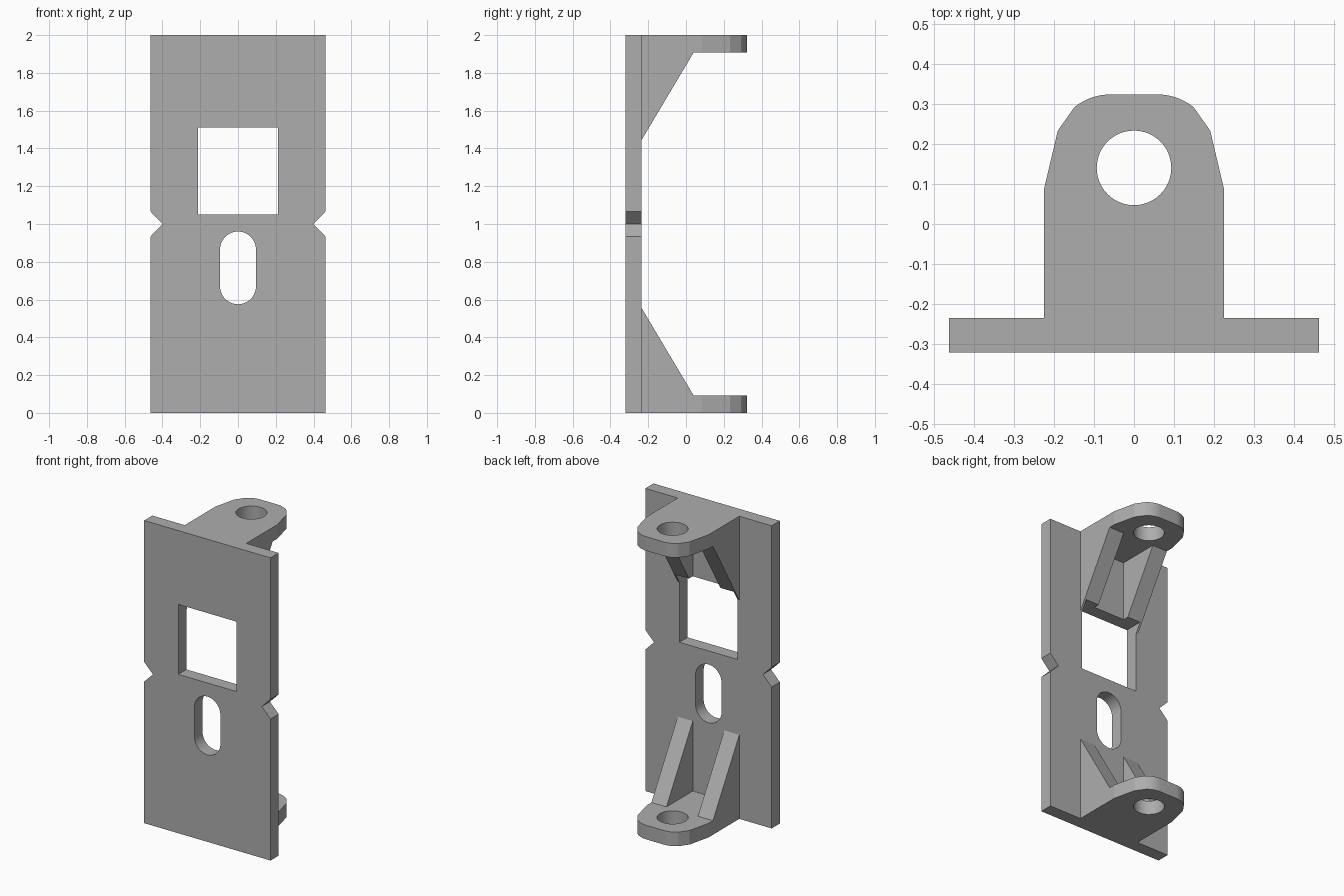
import bpy, bmesh, math
from mathutils import Vector

if "Cube" in bpy.data.objects:
    bpy.data.objects.remove(bpy.data.objects["Cube"])

FRONT, BACK = -0.32, -0.235      # plate thickness in y
TAB_T = 0.093                    # mounting tab thickness
HALF_W, TAB_W, RIB_T = 0.462, 0.225, 0.11

grey = bpy.data.materials.new("plain grey")
grey.diffuse_color = (0.42, 0.42, 0.42, 1)
grey.use_nodes = True
grey.node_tree.nodes["Principled BSDF"].inputs["Base Color"].default_value = grey.diffuse_color


def prism(name, profile, place, start, end):
    """Extrude a 2D profile from start to end; place maps (a, b, depth) to xyz."""
    bm = bmesh.new()
    face = bm.faces.new([bm.verts.new(place(a, b, start)) for a, b in profile])
    ext = bmesh.ops.extrude_face_region(bm, geom=[face])
    shift = Vector(place(0, 0, end)) - Vector(place(0, 0, start))
    bmesh.ops.translate(bm, vec=shift, verts=[g for g in ext["geom"] if isinstance(g, bmesh.types.BMVert)])
    bmesh.ops.recalc_face_normals(bm, faces=bm.faces)
    mesh = bpy.data.meshes.new(name)
    bm.to_mesh(mesh)
    bm.free()
    mesh.materials.append(grey)
    obj = bpy.data.objects.new(name, mesh)
    bpy.context.collection.objects.link(obj)
    return obj


def arc(cx, cy, r, a0, a1, n):
    return [(cx + r * math.cos(math.radians(a0 + (a1 - a0) * i / n)),
             cy + r * math.sin(math.radians(a0 + (a1 - a0) * i / n))) for i in range(n + 1)]


def combine(target, tool, operation):
    mod = target.modifiers.new(tool.name, 'BOOLEAN')
    mod.object, mod.operation, mod.solver = tool, operation, 'EXACT'
    bpy.context.view_layer.objects.active = target
    bpy.ops.object.modifier_apply(modifier=mod.name)
    bpy.data.objects.remove(tool)


def along_y(a, b, d): return (a, d, b)
def along_z(a, b, d): return (a, b, d)
def along_x(a, b, d): return (d, a, b)


# Back plate with a V notch on each edge
right = [(HALF_W, 0), (HALF_W, 0.935), (0.398, 1.0), (HALF_W, 1.065), (HALF_W, 2)]
bracket = prism("wall_bracket", right + [(-x, z) for x, z in reversed(right)], along_y, FRONT, BACK)

# Tab outline: straight sides, tapered shoulders and rounded end corners
r = 0.14
half = [(TAB_W, -0.28), (TAB_W, 0.085), (0.19, 0.233)] + arc(0.06, 0.323 - r, r, 45, 90, 8)
half[3] = (0.150, 0.2725)
half[3:4] = []
outline = half + [(-x, y) for x, y in reversed(half)]

for top in (False, True):
    def height(z): return 2 - z if top else z
    combine(bracket, prism("mounting_tab", outline, along_z, height(0), height(TAB_T)), 'UNION')
    # Two triangular ribs stiffen each tab
    rib = [(-0.28, height(0.04)), (0.04, height(0.04)), (0.04, height(TAB_T)),
           (BACK, height(0.555)), (-0.28, height(0.555))]
    for side in (-1, 1):
        combine(bracket, prism("rib", rib, along_x, side * (TAB_W - RIB_T), side * TAB_W), 'UNION')

# Pin holes, square window and rounded slot
combine(bracket, prism("pin_hole", arc(0, 0.14, 0.093, 0, 352.5, 47), along_z, -0.2, 2.2), 'DIFFERENCE')
window = [(-0.212, 1.05), (0.212, 1.05), (0.212, 1.512), (-0.212, 1.512)]
combine(bracket, prism("window", window, along_y, -0.5, 0.5), 'DIFFERENCE')
slot = arc(0, 0.865, 0.095, 0, 180, 24) + arc(0, 0.67, 0.095, 180, 360, 24)
combine(bracket, prism("slot", slot, along_y, -0.5, 0.5), 'DIFFERENCE')

# Smooth the round walls only
bpy.ops.object.select_all(action='DESELECT')
bracket.select_set(True)
bpy.context.view_layer.objects.active = bracket
bpy.ops.object.shade_smooth_by_angle(angle=math.radians(12))
